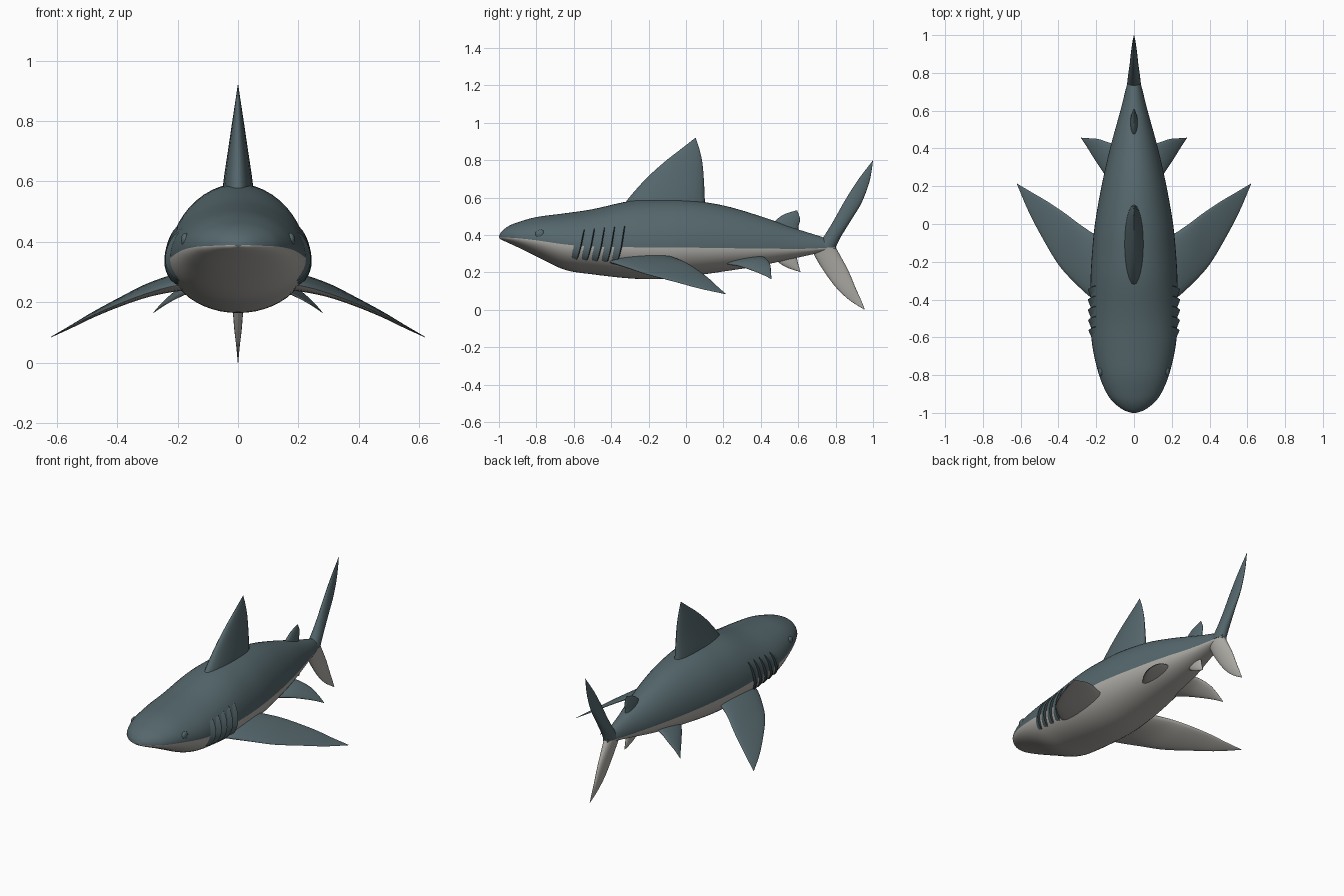
import bpy, bmesh, math
from mathutils import Vector

if "Cube" in bpy.data.objects:
    bpy.data.objects.remove(bpy.data.objects["Cube"])


def material(name, rgb):
    m = bpy.data.materials.new(name)
    m.use_nodes = True
    m.diffuse_color = (*rgb, 1)
    bsdf = m.node_tree.nodes["Principled BSDF"]
    bsdf.inputs["Base Color"].default_value = (*rgb, 1)
    bsdf.inputs["Roughness"].default_value = 0.6
    return m


SLATE = material("slate_back", (0.09, 0.135, 0.15))
PALE = material("pale_belly", (0.42, 0.41, 0.38))
DARK = material("gill_shadow", (0.03, 0.042, 0.047))


def spline(rows, steps):
    """Catmull-Rom interpolation of equal-length number rows."""
    pts = [rows[0]] + list(rows) + [rows[-1]]
    out = []
    for i in range(1, len(pts) - 2):
        for s in range(steps):
            t = s / steps
            out.append([0.5 * (2 * b + (c - a) * t + (2 * a - 5 * b + 4 * c - d) * t * t
                               + (3 * b - a - 3 * c + d) * t ** 3)
                        for a, b, c, d in zip(*pts[i - 1:i + 3])])
    out.append(list(rows[-1]))
    return out


def loft(name, rings, mats, rule=lambda j: 0, side=1, angle=50):
    """Skin closed rings; rule picks the material from the position round the ring."""
    bm = bmesh.new()
    loops = [[bm.verts.new((p.x * side, p.y, p.z)) for p in ring] for ring in rings]
    n = len(rings[0])
    for a, b in zip(loops, loops[1:]):
        for j in range(n):
            k = (j + 1) % n
            bm.faces.new((a[j], a[k], b[k], b[j])).material_index = rule(j)
    for end in (loops[0], loops[-1]):
        bm.faces.new(end)
    bmesh.ops.remove_doubles(bm, verts=bm.verts, dist=0.0003)
    bmesh.ops.recalc_face_normals(bm, faces=bm.faces)
    for f in bm.faces:
        f.smooth = True
    me = bpy.data.meshes.new(name)
    bm.to_mesh(me)
    bm.free()
    me.set_sharp_from_angle(angle=math.radians(angle))
    for m in mats:
        me.materials.append(m)
    ob = bpy.data.objects.new(name, me)
    bpy.context.collection.objects.link(ob)
    return ob


# Body: y, top, colour line, bottom, half width
BODY = spline([
    (-1.0, .395, .39, .384, .012), (-.985, .42, .388, .374, .055),
    (-.95, .447, .386, .358, .102), (-.9, .468, .383, .335, .142),
    (-.8, .496, .372, .286, .185), (-.65, .516, .35, .215, .22),
    (-.5, .538, .338, .19, .23), (-.3, .582, .335, .168, .23),
    (-.15, .592, .333, .165, .222), (0, .588, .333, .178, .207),
    (.2, .558, .33, .205, .172), (.4, .5, .328, .237, .127),
    (.6, .43, .326, .28, .072), (.72, .392, .33, .306, .042),
    (.8, .36, .335, .32, .018)], 5)
SEG = 48


def skin(row, a, lift=0):
    y, top, mid, bot, w = row
    s = math.sin(a)
    p = Vector((w * math.cos(a), y, mid + s * (top - mid if s > 0 else mid - bot)))
    return p + Vector((math.cos(a), 0, s)) * lift


def body_row(y):
    for a, b in zip(BODY, BODY[1:]):
        if a[0] <= y <= b[0]:
            t = (y - a[0]) / (b[0] - a[0])
            return [p + (q - p) * t for p, q in zip(a, b)]


loft("body", [[skin(r, math.tau * j / SEG) for j in range(SEG)] for r in BODY],
     [SLATE, PALE], lambda j: int(j >= SEG // 2))


def fin(name, stations, mats, side=1):
    """Stations from root to tip: leading point, trailing point, half thickness."""
    rows = spline(stations, 6)
    mids = [(Vector(r[:3]) + Vector(r[3:6])) / 2 for r in rows]
    rings, up = [], None
    half = 12
    for i, r in enumerate(rows):
        lead, trail = Vector(r[:3]), Vector(r[3:6])
        span = mids[min(i + 1, len(rows) - 1)] - mids[max(i - 1, 0)]
        cross = span.cross(trail - lead)
        if cross.length > 1e-5:
            up = cross.normalized()
        ring = []
        for j in range(2 * half):
            a = math.pi * j / half
            ring.append(lead.lerp(trail, (1 - math.cos(a)) / 2)
                        + up * max(r[6], 0) * math.sin(a))
        rings.append(ring)
    return loft(name, rings, mats, lambda j: int(j >= half and len(mats) > 1), side, 60)


def upright_fin(name, rows, mat):
    """Centreline fin rows: leading y, z, trailing y, z, half thickness."""
    fin(name, [(0, a, b, 0, c, d, t) for a, b, c, d, t in rows], [mat])


upright_fin("dorsal_fin", [
    (-.34, .55, .105, .54, .052), (-.3, .605, .1, .6, .048), (-.21, .705, .096, .69, .034),
    (-.11, .795, .087, .79, .02), (-.02, .865, .07, .865, .009),
    (.05, .92, .052, .918, .001)], SLATE)
upright_fin("second_dorsal_fin", [
    (.44, .42, .6, .41, .022), (.47, .468, .602, .45, .018), (.52, .508, .61, .485, .011),
    (.59, .532, .595, .53, .001)], SLATE)
upright_fin("anal_fin", [
    (.46, .29, .59, .3, .02), (.5, .25, .596, .262, .015), (.55, .222, .603, .235, .009),
    (.61, .203, .612, .204, .001)], PALE)
upright_fin("upper_tail_lobe", [
    (.69, .333, .8, .333, .036), (.735, .39, .825, .385, .032), (.785, .47, .88, .475, .024),
    (.85, .585, .94, .575, .017), (.92, .695, .982, .69, .009), (1, .8, 1, .798, .001)], SLATE)
upright_fin("lower_tail_lobe", [
    (.67, .335, .8, .335, .034), (.69, .285, .825, .29, .028), (.735, .21, .87, .205, .02),
    (.8, .122, .91, .11, .013), (.87, .055, .935, .055, .006),
    (.955, 0, .956, .002, .001)], PALE)

# Paired fins, eyes and gills
PECTORAL = [
    (.13, -.44, .265, .12, -.1, .285, .03), (.22, -.395, .252, .2, -.06, .275, .027),
    (.31, -.315, .226, .29, 0, .252, .02), (.4, -.215, .192, .37, .06, .215, .014),
    (.49, -.065, .152, .46, .12, .17, .009), (.56, .07, .115, .54, .167, .126, .005),
    (.62, .212, .084, .619, .214, .085, .001)]
PELVIC = [
    (.09, .18, .252, .06, .41, .285, .02), (.16, .27, .238, .13, .43, .272, .016),
    (.21, .345, .214, .19, .45, .242, .011), (.25, .41, .188, .24, .454, .205, .006),
    (.28, .455, .165, .279, .457, .166, .001)]


def gill_flap(name, y0, side):
    """Ridge that rises gently to the rear and drops into a dark slit."""
    rings = []
    for i in range(15):
        t = i / 14
        a = -.55 + 1.05 * t
        lift = .013 * math.sin(math.pi * t) ** 0.6 if 0 < i < 14 else 0
        lean = .04 * (t - .5)
        rings.append([skin(body_row(y0 + lean + dy), a, h)
                      for dy, h in ((-.042, -.003), (0, lift), (.007, -.004))])
    loft(name, rings, [SLATE, DARK], lambda j: int(j == 1), side, 30)


for label, side in (("left", 1), ("right", -1)):
    fin(label + "_pectoral_fin", PECTORAL, [SLATE, PALE], side)
    fin(label + "_pelvic_fin", PELVIC, [SLATE, PALE], side)
    for g in range(5):
        gill_flap(f"{label}_gill_{g + 1}", -.565 + .054 * g, side)
    # Eye: a shallow bump on the head
    centre = skin(body_row(-.78), .3, -.008)
    bm = bmesh.new()
    bmesh.ops.create_uvsphere(bm, u_segments=20, v_segments=12, radius=.024)
    for f in bm.faces:
        f.smooth = True
    mesh = bpy.data.meshes.new(label + "_eye")
    bm.to_mesh(mesh)
    bm.free()
    mesh.materials.append(SLATE)
    eye = bpy.data.objects.new(label + "_eye", mesh)
    eye.location = (centre.x * side, centre.y, centre.z)
    eye.scale = (.6, 1.1, 1)
    bpy.context.collection.objects.link(eye)
